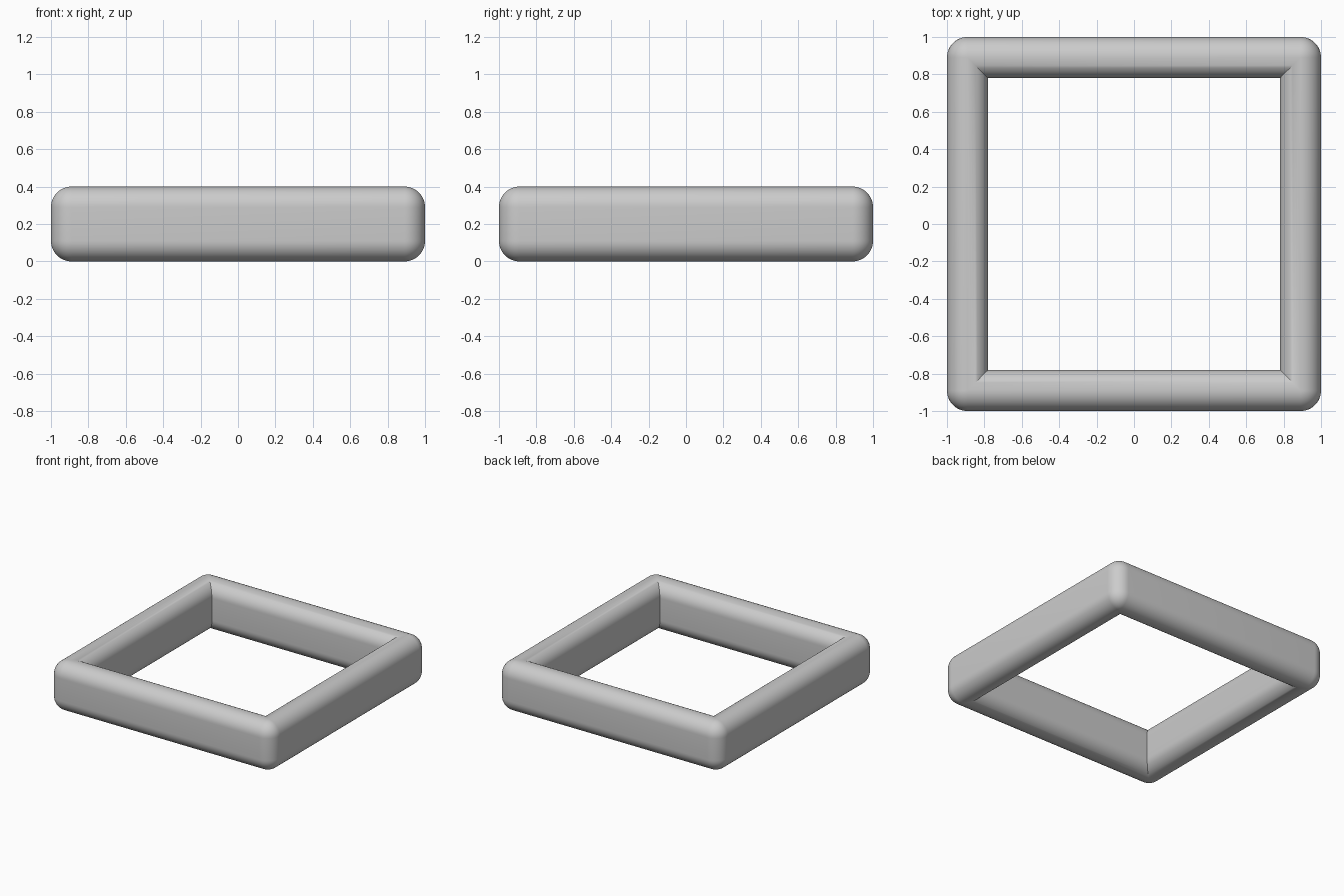
import bpy, bmesh
from math import sin, cos, pi, radians

if "Cube" in bpy.data.objects:
    bpy.data.objects.remove(bpy.data.objects["Cube"])

R, C, H = 0.11, 0.89, 0.4   # bar radius, bar centreline, height
N = 12                      # segments per quarter round

# Stadium cross-section of the bar: (offset from centreline, z)
profile = []
for i in range(2 * N + 1):
    a = pi * i / (2 * N)
    profile.append((R * cos(a), H - R + R * sin(a)))
for i in range(2 * N + 1):
    a = pi + pi * i / (2 * N)
    profile.append((R * cos(a), R + R * sin(a)))


def loop_points(d):
    """Square loop: rounded corners outside the centreline, mitred inside."""
    pts = []
    for q in range(4):
        m = pi / 4 + q * pi / 2
        sx, sy = (1 if cos(m) > 0 else -1), (1 if sin(m) > 0 else -1)
        for i in range(N + 1):
            a = q * pi / 2 + i * pi / (2 * N)
            if d > 1e-6:
                pts.append((sx * C + d * cos(a), sy * C + d * sin(a)))
            else:
                pts.append((sx * (C + d), sy * (C + d)))
    return pts


# Square frame swept from the section
bm = bmesh.new()
rings = [[bm.verts.new((x, y, z)) for x, y in loop_points(d)] for d, z in profile]
for k, r in enumerate(rings):
    s = rings[(k + 1) % len(rings)]
    for i in range(len(r)):
        j = (i + 1) % len(r)
        bm.faces.new((r[i], r[j], s[j], s[i]))
bmesh.ops.remove_doubles(bm, verts=bm.verts, dist=1e-5)
bmesh.ops.recalc_face_normals(bm, faces=bm.faces)
mesh = bpy.data.meshes.new("square_frame")
bm.to_mesh(mesh)
bm.free()
frame = bpy.data.objects.new("square_frame", mesh)
bpy.context.collection.objects.link(frame)
bpy.context.view_layer.objects.active = frame
frame.select_set(True)
bpy.ops.object.shade_smooth_by_angle(angle=radians(30))
